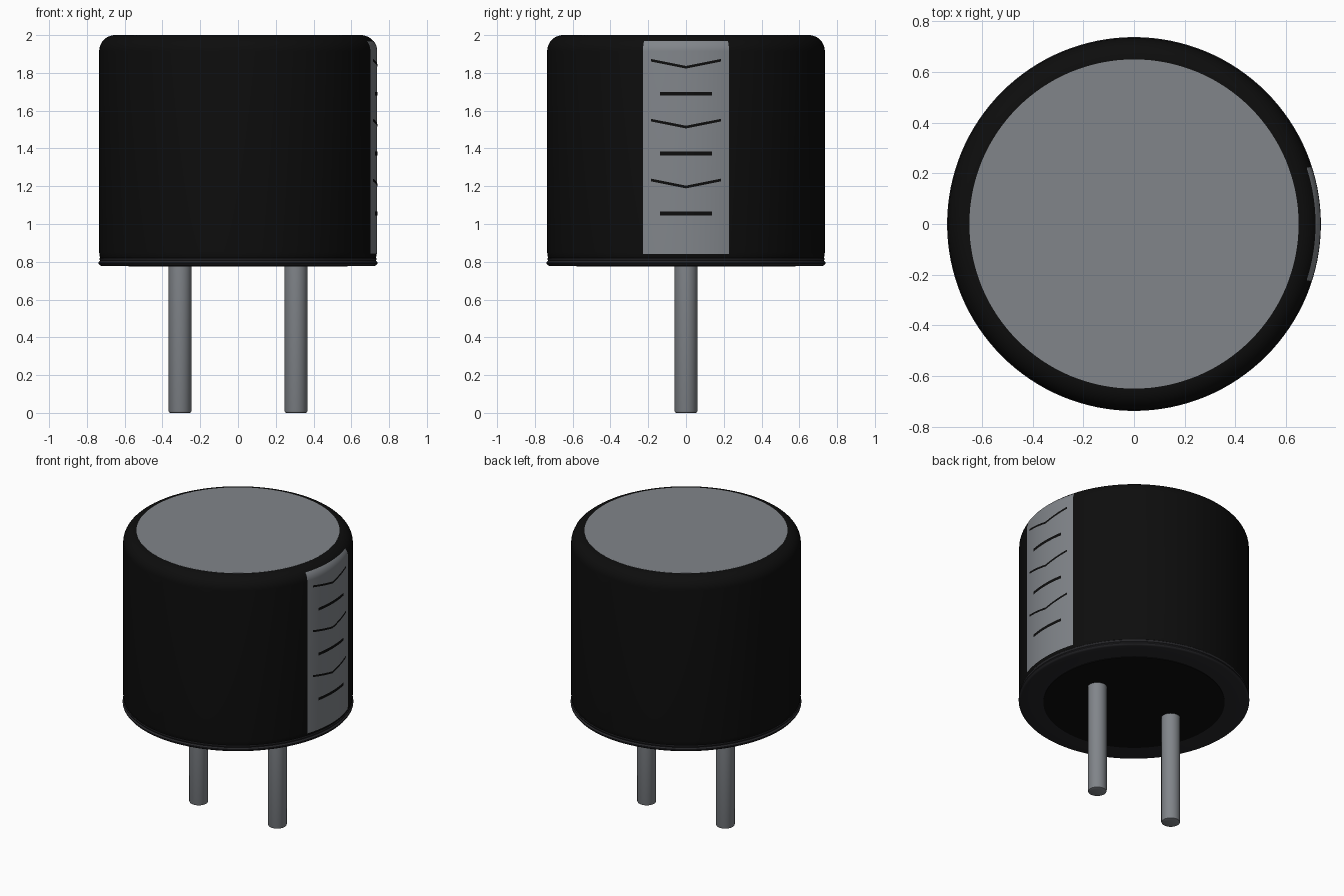
import bpy
import bmesh
from math import cos, sin, pi, sqrt, asin

SEGMENTS = 128
RADIUS, TOP, FILLET = 0.735, 2.0, 0.085

if "Cube" in bpy.data.objects:
    bpy.data.objects.remove(bpy.data.objects["Cube"])


def material(name, r, g, b):
    mat = bpy.data.materials.new(name)
    mat.use_nodes = True
    mat.diffuse_color = (r, g, b, 1)
    bsdf = next(n for n in mat.node_tree.nodes if n.type == "BSDF_PRINCIPLED")
    bsdf.inputs["Base Color"].default_value = (r, g, b, 1)
    return mat


black = material("black sleeve", 0.004, 0.004, 0.004)
charcoal = material("charcoal rubber", 0.02, 0.02, 0.023)
grey = material("metal grey", 0.22, 0.235, 0.255)


def finish(name, bm, mat):
    mesh = bpy.data.meshes.new(name)
    bm.to_mesh(mesh)
    bm.free()
    mesh.materials.append(mat)
    obj = bpy.data.objects.new(name, mesh)
    bpy.context.collection.objects.link(obj)
    bpy.ops.object.select_all(action="DESELECT")
    bpy.context.view_layer.objects.active = obj
    obj.select_set(True)
    bpy.ops.object.shade_smooth_by_angle(angle=pi / 5)
    return obj


def lathe(name, profile, mat, segments=SEGMENTS, x=0, cap=True):
    """Spin an (r, z) profile listed bottom to top; close the ends with caps."""
    bm = bmesh.new()
    rings = [[bm.verts.new((x + r * cos(2 * pi * i / segments),
                            r * sin(2 * pi * i / segments), z))
              for i in range(segments)] for r, z in profile]
    for low, high in zip(rings, rings[1:]):
        for i in range(segments):
            j = (i + 1) % segments
            bm.faces.new((low[i], low[j], high[j], high[i]))
    if cap:
        bm.faces.new(rings[0][::-1])
        bm.faces.new(rings[-1])
    return finish(name, bm, mat)


def wall_radius(z):
    """Sleeve radius at a height, including the rounded shoulder."""
    rise = max(0, z - (TOP - FILLET))
    return RADIUS - FILLET + sqrt(FILLET ** 2 - rise ** 2)


def wall_patch(name, half_width, heights, mat, lift, columns=24, slope=0):
    """Thin sheet hugging the +x wall; slope bends its rows into a V."""
    bm = bmesh.new()
    rows = []
    for z in heights:
        row = []
        for i in range(columns + 1):
            y = half_width * (2 * i / columns - 1)
            h = z + slope * abs(y)
            r = wall_radius(h) + lift
            a = asin(y / RADIUS)
            row.append(bm.verts.new((r * cos(a), r * sin(a), h)))
        rows.append(row)
    for low, high in zip(rows, rows[1:]):
        for i in range(columns):
            bm.faces.new((low[i], low[i + 1], high[i + 1], high[i]))
    return finish(name, bm, mat)


# Sleeve with rounded shoulder
shoulder = [(RADIUS - FILLET + FILLET * cos(a), TOP - FILLET + FILLET * sin(a))
            for a in (pi / 2 * i / 12 for i in range(13))]
lathe("sleeve", [(0.725, 0.81), (0.733, 0.83), (RADIUS, 0.85)] + shoulder, black)

# Exposed can top
lathe("can_top", [(0.65, TOP - 0.01), (0.65, TOP + 0.001)], grey)

# Rolled rim below the sleeve, and the seal inside it
lathe("bottom_rim", [(0.58, 0.778), (0.722, 0.778), (0.732, 0.782), (0.738, 0.79),
                     (0.738, 0.797), (0.732, 0.803), (0.729, 0.806),
                     (0.733, 0.811), (0.734, 0.817), (0.728, 0.822)], charcoal)
lathe("base_seal", [(0.58, 0.774), (0.58, 0.79)], black)

# Polarity stripe running up over the shoulder
crown = [TOP - FILLET + (FILLET - 0.03) * i / 8 for i in range(9)]
wall_patch("polarity_stripe", 0.227, [0.84] + crown, grey, 0.002)

# Alternating chevrons and bars on the stripe
for i in range(3):
    z = 1.83 - 0.317 * i
    wall_patch(f"stripe_chevron_{i + 1}", 0.185, [z - 0.007, z + 0.007],
               black, 0.004, slope=0.2)
    z -= 0.14
    wall_patch(f"stripe_bar_{i + 1}", 0.137, [z - 0.01, z + 0.01], black, 0.004)

# Wire legs with softened tips
for name, x in (("right_leg", -0.307), ("left_leg", 0.307)):
    lathe(name, [(0.052, 0), (0.058, 0.003), (0.061, 0.01), (0.061, 0.785)],
          grey, 32, x)
